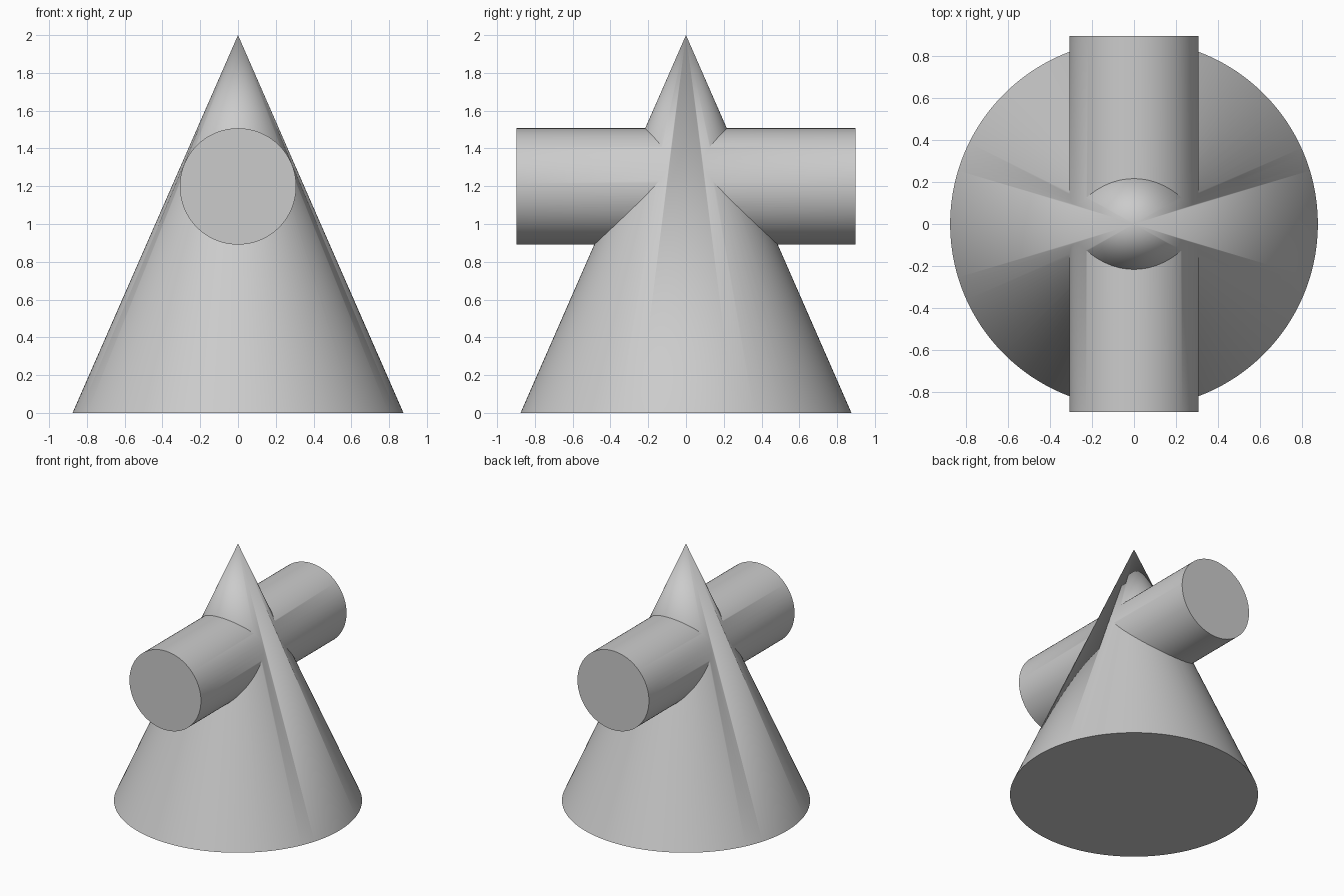
import bpy
import math

if "Cube" in bpy.data.objects:
    bpy.data.objects.remove(bpy.data.objects["Cube"])

CONE_RADIUS, HEIGHT = 0.876, 2.0
BAR_RADIUS, BAR_LENGTH, BAR_Z = 0.308, 1.793, 1.199

# Crossbar: horizontal cylinder running front to back, used as union operand
bpy.ops.mesh.primitive_cylinder_add(
    vertices=128, radius=BAR_RADIUS, depth=BAR_LENGTH,
    location=(0, 0, BAR_Z), rotation=(math.pi / 2, 0, 0))
crossbar = bpy.context.object
crossbar.name = "crossbar"

# Main cone standing on the ground
bpy.ops.mesh.primitive_cone_add(
    vertices=192, radius1=CONE_RADIUS, radius2=0, depth=HEIGHT,
    location=(0, 0, HEIGHT / 2))
cone = bpy.context.object
cone.name = "cone_with_crossbar"

# Fuse both into one solid
union = cone.modifiers.new("union", 'BOOLEAN')
union.operation = 'UNION'
union.solver = 'EXACT'
union.object = crossbar
bpy.ops.object.modifier_apply(modifier=union.name)
bpy.data.objects.remove(crossbar, do_unlink=True)

# Smooth surfaces, crisp rims and joints
bpy.ops.object.shade_smooth_by_angle(angle=math.radians(30))
